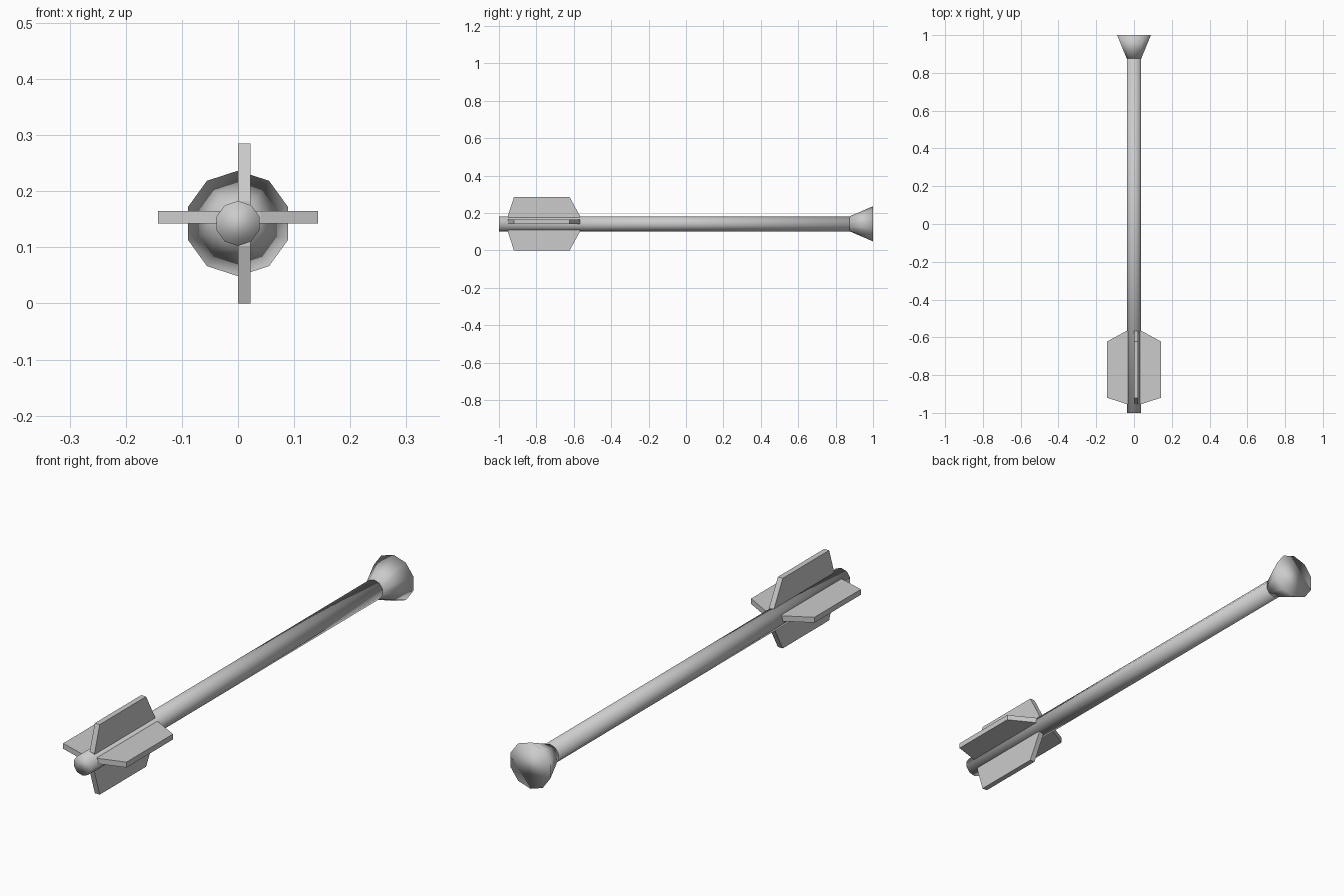
import bpy, bmesh
from math import pi

if "Cube" in bpy.data.objects:
    bpy.data.objects.remove(bpy.data.objects["Cube"])

CZ = 0.1425      # height of the shaft axis
THICK = 0.022    # fin thickness


def tapered_rod(name, y0, y1, r0, r1):
    """Ten-sided closed rod along y, smooth shaded including its caps."""
    bpy.ops.mesh.primitive_cone_add(
        vertices=10, radius1=r0, radius2=r1, depth=y1 - y0,
        location=(0, (y0 + y1) / 2, CZ), rotation=(-pi / 2, 0, 0))
    ob = bpy.context.object
    ob.name = name
    for p in ob.data.polygons:
        p.use_smooth = True
    return ob


def fin_plate(name, vertical):
    """Flat double fin passing through the shaft, with swept ends."""
    half = [(0.1425, -0.92), (0.1425, -0.622), (0.04, -0.566)]
    tail = [(0.04, -0.953)]
    outline = half + [(-r, y) for r, y in reversed(half)] + [(-r, y) for r, y in tail] + tail
    bm = bmesh.new()
    rings = []
    for t in (0, THICK):
        rings.append(bm.faces.new([
            bm.verts.new((t, y, CZ + r) if vertical else (r, y, CZ + t))
            for r, y in outline]))
    a, b = (list(f.verts) for f in rings)
    n = len(a)
    for i in range(n):
        j = (i + 1) % n
        bm.faces.new((a[i], a[j], b[j], b[i]))
    bmesh.ops.recalc_face_normals(bm, faces=bm.faces)
    mesh = bpy.data.meshes.new(name)
    bm.to_mesh(mesh)
    bm.free()
    ob = bpy.data.objects.new(name, mesh)
    bpy.context.collection.objects.link(ob)


# Shaft and flared blunt head
tapered_rod("shaft", -1.0, 0.88, 0.04, 0.04)
tapered_rod("head", 0.875, 1.0, 0.04, 0.094)

# Tail fins
fin_plate("vertical_fins", True)
fin_plate("horizontal_fins", False)
